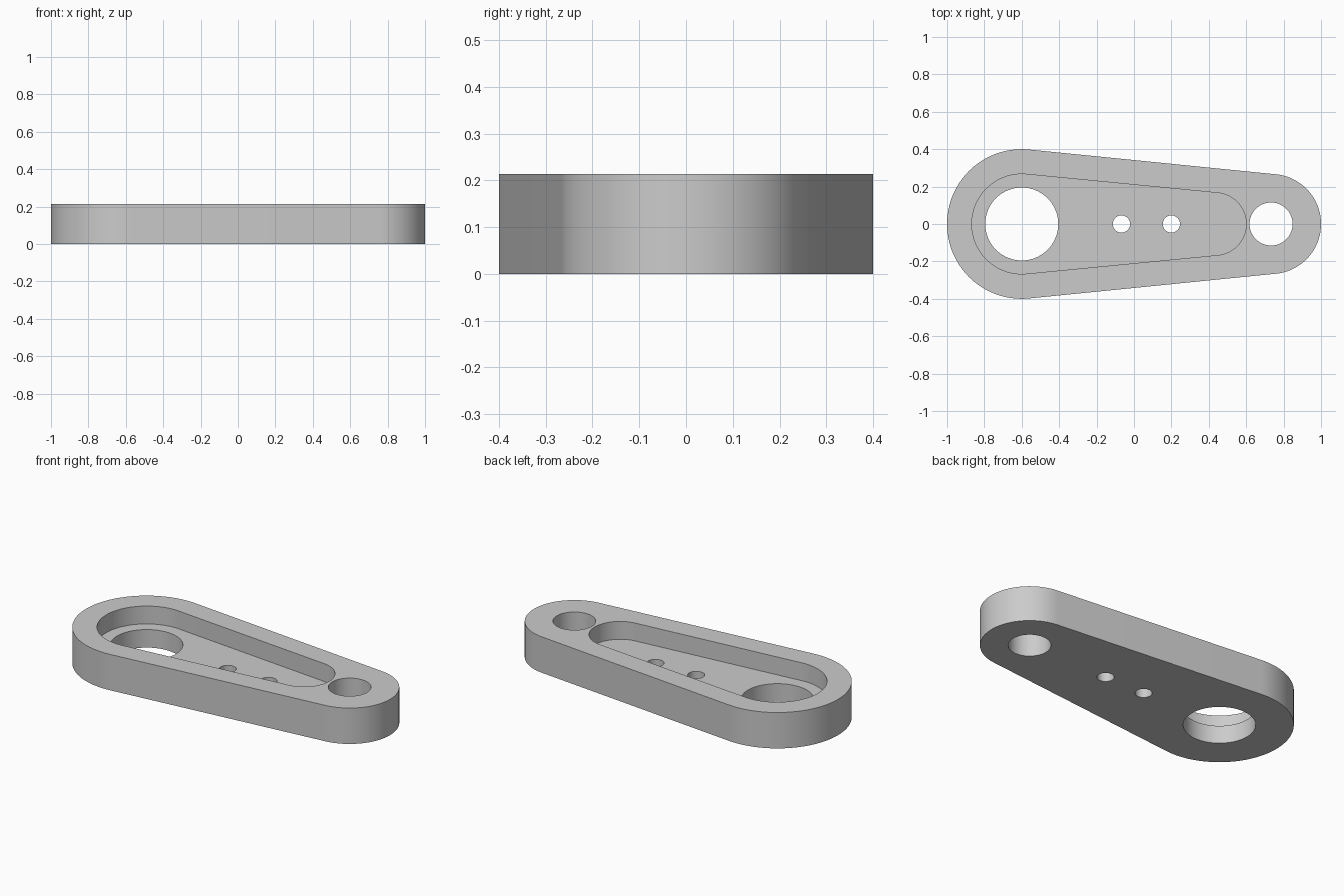
import bpy
import bmesh
from math import acos, cos, sin, pi

cube = bpy.data.objects.get("Cube")
if cube:
    bpy.data.objects.remove(cube, do_unlink=True)

HEIGHT = 0.213
FLOOR = 0.107
BIG_X, SMALL_X = -0.6, 0.733

grey = bpy.data.materials.new("machined grey")
grey.use_nodes = True
colour = (0.6, 0.6, 0.6, 1)
grey.diffuse_color = colour
grey.node_tree.nodes["Principled BSDF"].inputs["Base Color"].default_value = colour


def arc(x, radius, start, end, steps):
    angles = [start + (end - start) * i / steps for i in range(steps + 1)]
    return [(x + radius * cos(a), radius * sin(a)) for a in angles]


def circle(x, radius):
    return arc(x, radius, 0, 2 * pi, 96)[:-1]


def tapered_slot(x1, r1, x2, r2):
    """Two round ends joined by their common tangents."""
    t = acos((r1 - r2) / (x2 - x1))
    return arc(x1, r1, t, 2 * pi - t, 64) + arc(x2, r2, -t, t, 64)


def prism(name, outline, bottom, top):
    bm = bmesh.new()
    base = bm.faces.new([bm.verts.new((x, y, bottom)) for x, y in outline])
    side = bmesh.ops.extrude_face_region(bm, geom=[base])["geom"]
    verts = [v for v in side if isinstance(v, bmesh.types.BMVert)]
    bmesh.ops.translate(bm, verts=verts, vec=(0, 0, top - bottom))
    bmesh.ops.recalc_face_normals(bm, faces=bm.faces)
    mesh = bpy.data.meshes.new(name)
    bm.to_mesh(mesh)
    bm.free()
    mesh.materials.append(grey)
    obj = bpy.data.objects.new(name, mesh)
    bpy.context.collection.objects.link(obj)
    return obj


# Link arm body
arm = prism("link_arm", tapered_slot(BIG_X, 0.4, SMALL_X, 0.267), 0, HEIGHT)

# Recessed pocket, two pivot bores and two small bolt holes
cutters = [prism("pocket_cutter", tapered_slot(BIG_X, 0.267, 0.433, 0.167), FLOOR, HEIGHT + 0.1)]
for x, radius in [(BIG_X, 0.195), (SMALL_X, 0.115), (-0.067, 0.046), (0.2, 0.046)]:
    cutters.append(prism("hole_cutter", circle(x, radius), -0.1, HEIGHT + 0.1))

bpy.ops.object.select_all(action="DESELECT")
bpy.context.view_layer.objects.active = arm
arm.select_set(True)
for cutter in cutters:
    cutter.hide_render = True
    cut = arm.modifiers.new("cut", "BOOLEAN")
    cut.operation = "DIFFERENCE"
    cut.solver = "EXACT"
    cut.object = cutter
    bpy.ops.object.modifier_apply(modifier=cut.name)
    bpy.data.objects.remove(cutter, do_unlink=True)

# Round walls smooth, rims sharp
bpy.ops.object.shade_smooth_by_angle(angle=pi / 6)
